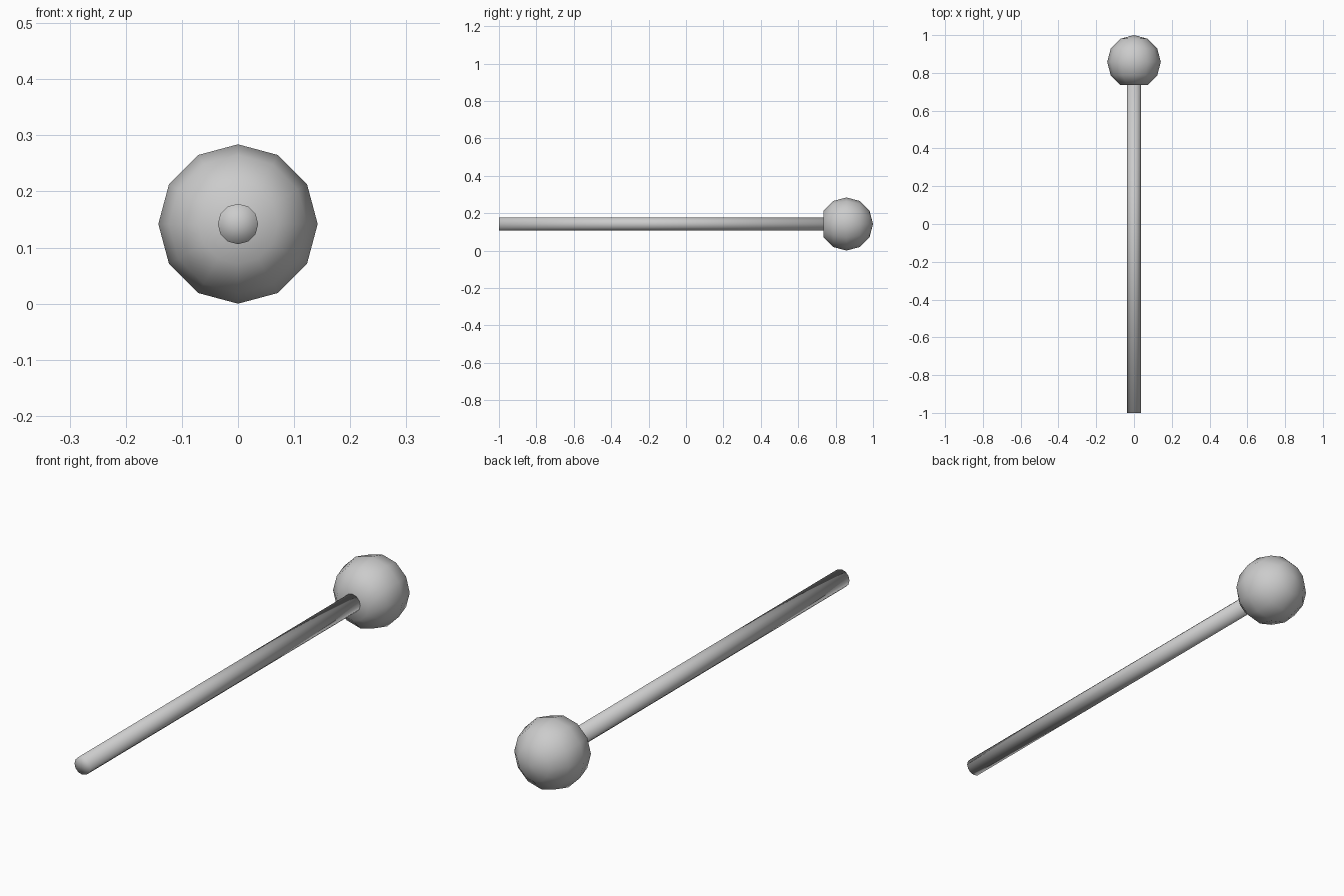
import bpy
import bmesh
from math import radians
from mathutils import Matrix

if "Cube" in bpy.data.objects:
    bpy.data.objects.remove(bpy.data.objects["Cube"])

R = 0.142          # head radius
ROD_R = 0.036      # stick radius
HEAD_Y = 1.0 - R   # head centre
SIDES = 12
TO_Y = Matrix.Rotation(radians(-90), 4, 'X')  # local z axis -> +y


def add_object(name, bm):
    bmesh.ops.recalc_face_normals(bm, faces=bm.faces)
    for f in bm.faces:
        f.smooth = True
    mesh = bpy.data.meshes.new(name)
    bm.to_mesh(mesh)
    bm.free()
    obj = bpy.data.objects.new(name, mesh)
    bpy.context.collection.objects.link(obj)
    return obj


# Ball head: low-poly sphere, flattened where the stick joins
bm = bmesh.new()
bmesh.ops.create_uvsphere(bm, u_segments=SIDES, v_segments=6, radius=R)
pole = min(bm.verts, key=lambda v: v.co.z)
ring_z = max(e.other_vert(pole).co.z for e in pole.link_edges)
pole.co.z = ring_z
bm.transform(Matrix.Translation((0, HEAD_Y, R)) @ TO_Y)
head = add_object("ball_head", bm)

# Stick: thin rod from the front end to the flat of the head
start, end = -1.0, HEAD_Y + ring_z
bm = bmesh.new()
bmesh.ops.create_cone(bm, cap_ends=True, cap_tris=True, segments=SIDES,
                      radius1=ROD_R, radius2=ROD_R, depth=end - start)
bm.transform(Matrix.Translation((0, (start + end) / 2, R)) @ TO_Y)
stick = add_object("stick", bm)
